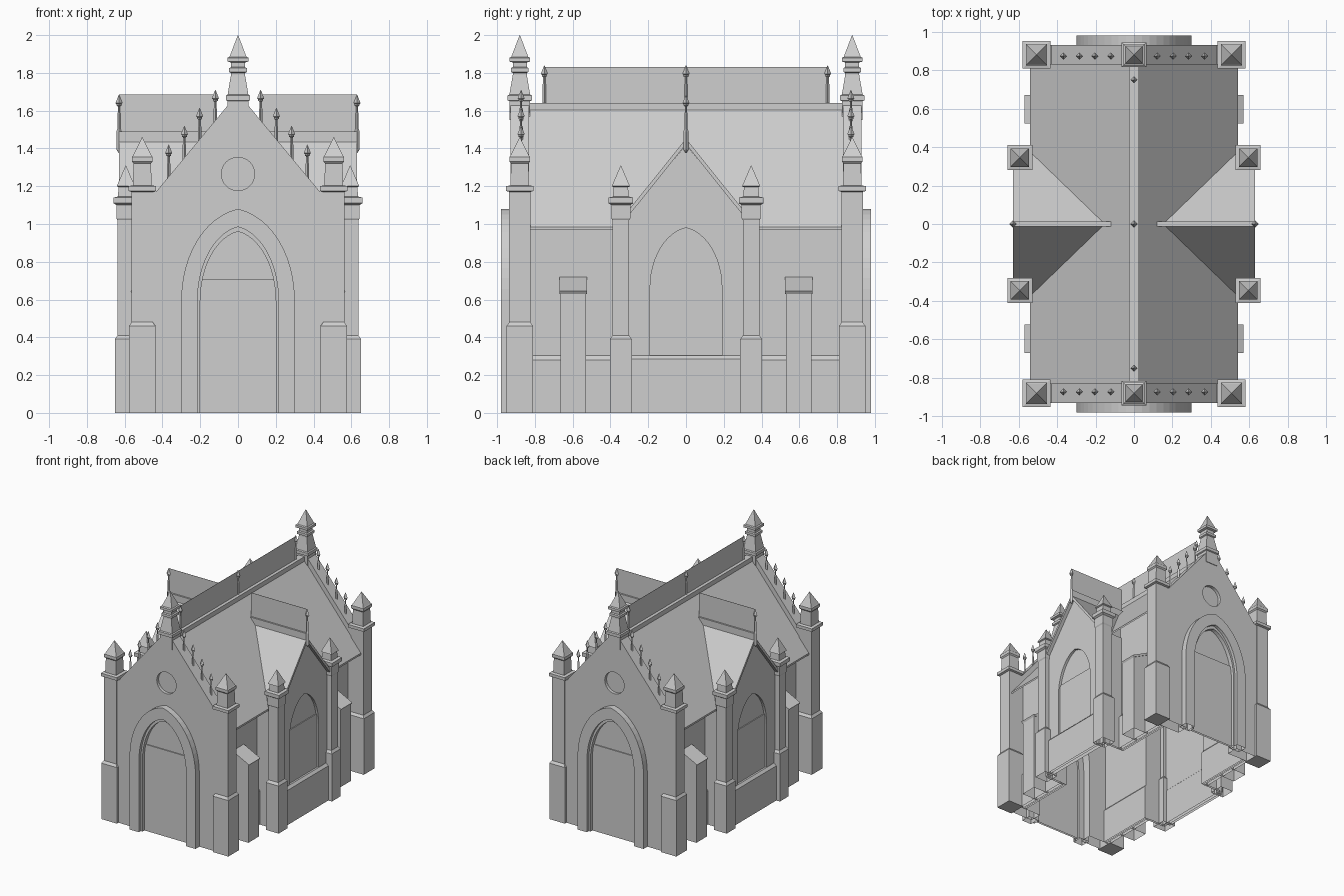
import bpy, bmesh, math
from mathutils import Matrix

if "Cube" in bpy.data.objects:
    bpy.data.objects.remove(bpy.data.objects["Cube"])

stone = bpy.data.materials.new("grey_stone")
stone.diffuse_color = (0.62, 0.62, 0.62, 1)
stone.use_nodes = True
stone.node_tree.nodes["Principled BSDF"].inputs["Base Color"].default_value = stone.diffuse_color

TURN = Matrix.Identity(4)          # half-turn applied to the part being built
FRONT = Matrix(((1, 0, 0, 0), (0, 0, -1, 0), (0, 1, 0, 0), (0, 0, 0, 1)))  # outline (x,z), depth -y
SIDE = Matrix(((0, 0, 1, 0), (1, 0, 0, 0), (0, 1, 0, 0), (0, 0, 0, 1)))    # outline (y,z), depth +x


def add(name, bm, open_bottom=True):
    bmesh.ops.transform(bm, matrix=TURN, verts=bm.verts)
    bmesh.ops.remove_doubles(bm, verts=bm.verts, dist=1e-5)
    bm.normal_update()
    if open_bottom:
        low = [f for f in bm.faces if abs(f.normal.z) > 0.9 and f.calc_center_median().z < 0.005]
        bmesh.ops.delete(bm, geom=low, context='FACES')
    for f in bm.faces:
        f.smooth = False
    me = bpy.data.meshes.new(name)
    bm.to_mesh(me)
    bm.free()
    me.materials.append(stone)
    ob = bpy.data.objects.new(name, me)
    bpy.context.collection.objects.link(ob)
    return ob


def stack(name, cx, cy, rings, diamond=False, open_bottom=True):
    """Four-sided column from (half_x, half_y, z) or (half, z) rings."""
    bm = bmesh.new()
    corners = [(1, 0), (0, 1), (-1, 0), (0, -1)] if diamond else [(1, 1), (-1, 1), (-1, -1), (1, -1)]
    loops = []
    for r in rings:
        hx, hy, z = r if len(r) == 3 else (r[0], r[0], r[1])
        loops.append([bm.verts.new((cx + a * hx, cy + b * hy, z)) for a, b in corners])
    bm.faces.new(loops[0][::-1])
    bm.faces.new(loops[-1])
    for lo, hi in zip(loops, loops[1:]):
        for i in range(4):
            j = (i + 1) % 4
            bm.faces.new((lo[i], lo[j], hi[j], hi[i]))
    return add(name, bm, open_bottom)


def box(name, x0, x1, y0, y1, z0, z1):
    hx, hy = (x1 - x0) / 2, (y1 - y0) / 2
    return stack(name, (x0 + x1) / 2, (y0 + y1) / 2, [(hx, hy, z0), (hx, hy, z1)])


def slab(name, outlines, d0, d1, plane):
    """Outline with optional holes, extruded outward from depth d0 to d1."""
    cu = bpy.data.curves.new(name, 'CURVE')
    cu.dimensions = '2D'
    cu.fill_mode = 'BOTH'
    cu.extrude = (d1 - d0) / 2
    for pts in outlines:
        sp = cu.splines.new('POLY')
        sp.points.add(len(pts) - 1)
        for p, (u, v) in zip(sp.points, pts):
            p.co = (u, v, 0, 1)
        sp.use_cyclic_u = True
    tmp = bpy.data.objects.new("tmp", cu)
    bpy.context.collection.objects.link(tmp)
    me = bpy.data.meshes.new_from_object(tmp.evaluated_get(bpy.context.evaluated_depsgraph_get()))
    bpy.data.objects.remove(tmp)
    bm = bmesh.new()
    bm.from_mesh(me)
    bpy.data.meshes.remove(me)
    bmesh.ops.transform(bm, matrix=plane @ Matrix.Translation((0, 0, (d0 + d1) / 2)), verts=bm.verts)
    bmesh.ops.remove_doubles(bm, verts=bm.verts, dist=1e-5)
    bmesh.ops.recalc_face_normals(bm, faces=bm.faces)
    return add(name, bm)


def arch(w, z0, spring, peak, n=12):
    """Slightly pointed arch outline, from right foot over the top to left foot."""
    T = math.radians(81)
    half = []
    for i in range(n):
        t = T * i / n
        half.append((w * (math.cos(t) - math.cos(T)) / (1 - math.cos(T)),
                     spring + (peak - spring) * math.sin(t) / math.sin(T)))
    return [(w, z0)] + half + [(0, peak)] + [(-x, z) for x, z in half[::-1]] + [(-w, z0)]


def circle(r, z, n=32):
    return [(r * math.cos(2 * math.pi * i / n), z + r * math.sin(2 * math.pi * i / n)) for i in range(n)]


def spike(name, x, y, z0, tip):
    stack(name, x, y, [(.009, z0), (.009, tip - .1), (.006, tip - .095), (.006, tip - .062), (.013, tip - .058),
                       (.013, tip - .05), (.019, tip - .045), (.001, tip)], diamond=True)


def roof_side(name, pts, thick):
    bm = bmesh.new()
    top = [bm.verts.new(p) for p in pts]
    low = [bm.verts.new((x, y, z - thick)) for x, y, z in pts]
    bm.faces.new(top)
    bm.faces.new(low[::-1])
    for i in range(4):
        j = (i + 1) % 4
        bm.faces.new((top[i], low[i], low[j], top[j]))
    bmesh.ops.recalc_face_normals(bm, faces=bm.faces)
    add(name, bm)


# nave ridge and crest
box("nave_ridge", -.027, .027, -.83, .83, 1.6, 1.64)
box("nave_crest", -.001, .001, -.75, .75, 1.64, 1.83)
for y in (-.75, 0, .75):
    spike("nave_crest_post", 0, y, 1.63, 1.84)

WALL = .42                         # hall side wall
for end, flank, angle in (("front", "right", 0), ("back", "left", math.pi)):
    TURN = Matrix.Rotation(angle, 4, 'Z')

    # end gable wall with doorway and round window
    gable = [(-.56, 0)] + arch(.25, 0, .61, 1.03)[::-1] + [
        (.56, 0), (.56, 1.175), (.43, 1.175), (.04, 1.645), (-.04, 1.645), (-.43, 1.175), (-.56, 1.175)]
    slab(end + "_gable_wall", [gable, circle(.088, 1.265)], .83, .93, FRONT)
    slab(end + "_round_window", [circle(.09, 1.265)], .895, .905, FRONT)
    slab(end + "_door_frame", [arch(.30, 0, .6, 1.08) + arch(.215, 0, .59, .985)[::-1]], .9, .98, FRONT)
    slab(end + "_door_moulding", [arch(.216, 0, .59, .986) + arch(.2, 0, .59, .96)[::-1]], .9, .955, FRONT)
    slab(end + "_door_arch_panel", [arch(.203, .71, .715, .965)], .915, .922, FRONT)
    slab(end + "_door", [[(-.203, 0), (.203, 0), (.203, .71), (-.203, .71)]], .915, .93, FRONT)

    # gable finial
    stack(end + "_gable_finial", 0, -.88,
          [(.055, 1.55), (.055, 1.65), (.064, 1.655), (.064, 1.68), (.055, 1.685), (.037, 1.79), (.037, 1.80),
           (.047, 1.805), (.047, 1.825), (.037, 1.83), (.037, 1.855), (.055, 1.86), (.055, 1.88), (.045, 1.885),
           (.001, 2.0)])

    for s in (1, -1):
        # corner pillars with pinnacles
        stack(end + "_corner_pillar", .507 * s, -.88,
              [(.07, 0), (.07, .46), (.056, .48), (.056, 1.17), (.072, 1.175), (.072, 1.2), (.05, 1.205),
               (.046, 1.32), (.055, 1.33), (.055, 1.355), (.05, 1.36), (.001, 1.46)], open_bottom=False)
        # spikes up the gable slope
        for x, tip in ((.12, 1.71), (.203, 1.615), (.284, 1.52), (.367, 1.42)):
            spike(end + "_gable_spike", x * s, -.873, tip - .18, tip)

    # nave roof slope, hall walls and plinth
    roof_side(flank + "_nave_roof", [(0, -.83, 1.635), (.54, -.83, .985), (.54, .83, .985), (0, .83, 1.635)], .015)
    for s in (1, -1):
        a, b = sorted((.34 * s, .83 * s))
        box(flank + "_hall_wall", WALL - .012, WALL, a, b, 0, 1.115)
        stack(flank + "_hall_plinth", WALL, .585 * s, [(.025, .245, 0), (.025, .245, .28), (.005, .245, .305)])
        # buttress with sloped cap
        a, b = sorted((.53 * s, .665 * s))
        slab(flank + "_buttress", [[(WALL, 0), (.56, 0), (.56, .635), (WALL, .71)]], a, b, FRONT)
        slab(flank + "_buttress_cap", [[(WALL, .7), (.56, .63), (.57, .645), (WALL, .72)]], a - .006, b + .006, FRONT)
        # transept side wall, roof slope and pillar
        box(flank + "_transept_side_wall", WALL, .59, .345 * s - .008, .345 * s + .008, 0, .99)
        roof_side(flank + "_transept_roof", [(.63, 0, 1.452), (.15, 0, 1.452), (.54, .375 * s, .985),
                                             (.63, .375 * s, .985)], .03)
        stack(flank + "_transept_pillar", .594, .345 * s,
              [(.058, 0), (.058, .39), (.044, .41), (.044, 1.02), (.05, 1.03), (.05, 1.1), (.065, 1.11),
               (.065, 1.14), (.042, 1.145), (.038, 1.195), (.048, 1.2), (.001, 1.31)])

    # transept gable with arched window
    wall = [(-.345, 0), (.345, 0), (.345, 1.0), (0, 1.42), (-.345, 1.0)]
    slab(flank + "_transept_gable", [wall, arch(.19, .305, .66, .98)], .575, .6, SIDE)
    slab(flank + "_transept_window", [arch(.192, .3, .66, .982)], .575, .58, SIDE)
    slab(flank + "_transept_window_lower", [[(-.188, .305), (.188, .305), (.188, .743), (-.188, .743)]],
         .578, .587, SIDE)
    stack(flank + "_transept_plinth", .595, 0, [(.025, .31, 0), (.025, .31, .285), (.007, .31, .305)])

    # transept ridge, crest and end post
    box(flank + "_transept_ridge", .12, .63, -.014, .014, 1.43, 1.49)
    box(flank + "_transept_crest", .12, .63, -.001, .001, 1.49, 1.685)
    stack(flank + "_transept_post_base", .63, 0, [(.002, 1.375), (.014, 1.395), (.014, 1.49), (.006, 1.51)],
          diamond=True)
    spike(flank + "_transept_post", .63, 0, 1.49, 1.685)
